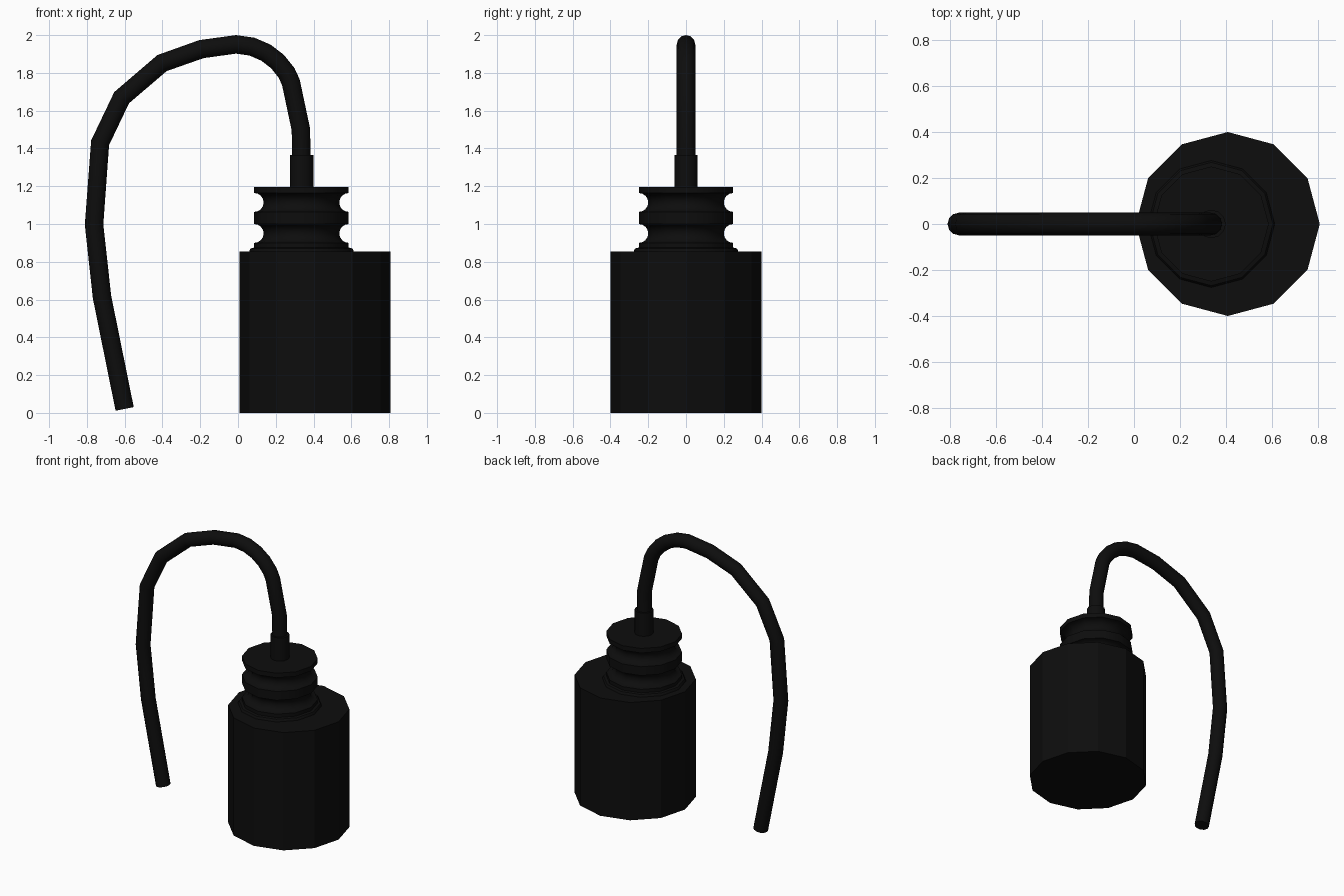
import bpy, bmesh, math

if "Cube" in bpy.data.objects:
    bpy.data.objects.remove(bpy.data.objects["Cube"])

black = bpy.data.materials.new("black_rubber")
black.diffuse_color = (0.004, 0.004, 0.004, 1)
black.use_nodes = True
black.node_tree.nodes["Principled BSDF"].inputs["Base Color"].default_value = black.diffuse_color


def finish(obj, smooth_angle=None):
    obj.data.materials.append(black)
    bpy.ops.object.select_all(action='DESELECT')
    obj.select_set(True)
    bpy.context.view_layer.objects.active = obj
    if obj.type == 'CURVE':
        bpy.ops.object.convert(target='MESH')
        obj = bpy.context.view_layer.objects.active
    if smooth_angle:
        bpy.ops.object.shade_smooth_by_angle(angle=math.radians(smooth_angle))
    return obj


def lathe(name, profile, x, sides=12, smooth_angle=None):
    """Revolve (radius, z) points about a vertical axis and cap both ends."""
    bm = bmesh.new()
    rings = [[bm.verts.new((r * math.cos(2 * math.pi * i / sides),
                            r * math.sin(2 * math.pi * i / sides), z))
              for i in range(sides)] for r, z in profile]
    for a, b in zip(rings, rings[1:]):
        for i in range(sides):
            j = (i + 1) % sides
            bm.faces.new((a[i], a[j], b[j], b[i]))
    bm.faces.new(rings[0][::-1])
    bm.faces.new(rings[-1])
    mesh = bpy.data.meshes.new(name)
    bm.to_mesh(mesh)
    bm.free()
    obj = bpy.data.objects.new(name, mesh)
    obj.location.x = x
    bpy.context.collection.objects.link(obj)
    return finish(obj, smooth_angle)


def groove(z, r=0.25, size=0.05, steps=8):
    """Half-round groove cut into the neck, listed from bottom to top."""
    return [(r - size * math.sin(math.pi * k / steps),
             z - size * math.cos(math.pi * k / steps)) for k in range(steps + 1)]


# Main body
lathe("body", [(0.4, 0), (0.4, 0.855)], 0.408)

# Ribbed strain relief with a small fillet at its base
neck = [(0.277, 0.85), (0.275, 0.862), (0.268, 0.871), (0.25, 0.875)]
neck += groove(0.95) + groove(1.114) + [(0.25, 1.197)]
lathe("ribbed_neck", neck, 0.336, smooth_angle=40)

# Sleeve around the cable
lathe("cable_sleeve", [(0.062, 1.19), (0.062, 1.365)], 0.337, smooth_angle=40)

# Cable arching over and hanging beside the body
path = [(0.335, 1.35), (0.333, 1.5), (0.28, 1.75), (0.257, 1.80), (0.209, 1.86),
        (0.148, 1.907), (0.074, 1.939), (-0.01, 1.951), (-0.193, 1.926),
        (-0.402, 1.852), (-0.616, 1.669), (-0.73, 1.43), (-0.762, 0.997),
        (-0.72, 0.614), (-0.6, 0.021)]
curve = bpy.data.curves.new("cable", 'CURVE')
curve.dimensions = '3D'
curve.bevel_depth = 0.049
curve.bevel_resolution = 4
curve.use_fill_caps = True
spline = curve.splines.new('POLY')
spline.points.add(len(path) - 1)
for point, (x, z) in zip(spline.points, path):
    point.co = (x, 0, z, 1)
cable = bpy.data.objects.new("cable", curve)
bpy.context.collection.objects.link(cable)
finish(cable, 40)
